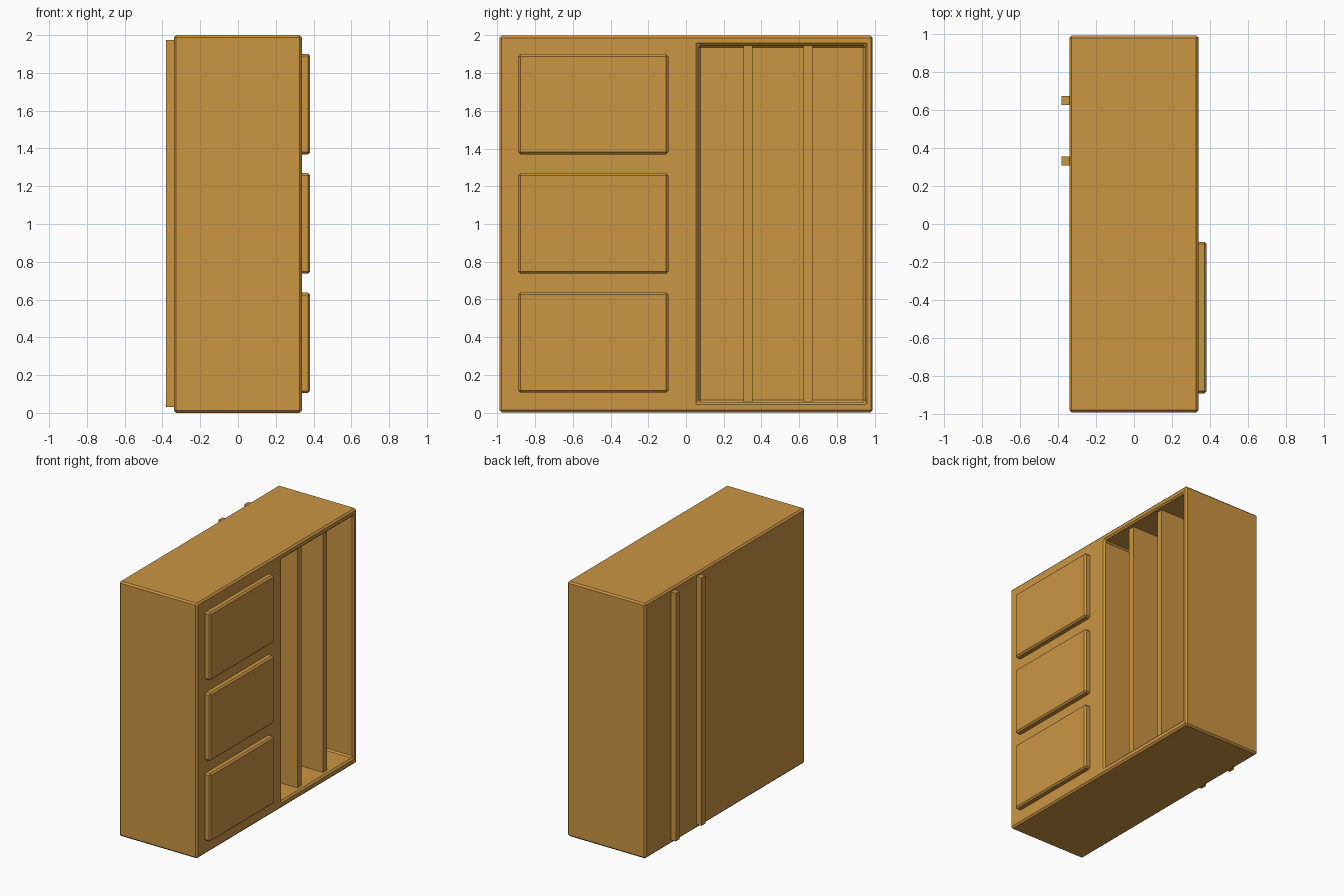
import bpy

if "Cube" in bpy.data.objects:
    bpy.data.objects.remove(bpy.data.objects["Cube"])

wood = bpy.data.materials.new("warm wood")
wood.diffuse_color = (0.6, 0.3, 0.055, 1)
wood.use_nodes = True
wood.node_tree.nodes["Principled BSDF"].inputs["Base Color"].default_value = wood.diffuse_color


def box(name, x, y, z):
    """Box spanning the given (min, max) ranges."""
    bpy.ops.mesh.primitive_cube_add(size=1)
    ob = bpy.context.object
    ob.name = ob.data.name = name
    for v in ob.data.vertices:
        v.co = [r[0] if c < 0 else r[1] for c, r in zip(v.co, (x, y, z))]
    ob.data.materials.append(wood)
    return ob


def bevel(ob, width, segments=1):
    m = ob.modifiers.new("soft_edges", 'BEVEL')
    m.width = width
    m.segments = segments
    m.limit_method = 'ANGLE'


# Cabinet body with an open shelf bay in the +y half of its +x face
body = box("cabinet_body", (-0.34, 0.338), (-0.99, 0.99), (0, 2))
cutter = box("bay_cutter", (-0.30, 0.5), (0.065, 0.95), (0.055, 1.948))
m = body.modifiers.new("bay", 'BOOLEAN')
m.operation = 'DIFFERENCE'
m.solver = 'EXACT'
m.object = cutter
bevel(body, 0.012)
bpy.context.view_layer.objects.active = body
for name in [mod.name for mod in body.modifiers]:
    bpy.ops.object.modifier_apply(modifier=name)
bpy.data.objects.remove(cutter)

# Upright dividers, poking out through the back
for i, y in enumerate((0.33, 0.648)):
    box(f"bay_divider_{i + 1}", (-0.382, 0.302), (y - 0.024, y + 0.024), (0.03, 1.975))

# Three raised drawer fronts
for i in range(3):
    z = 0.105 + i * 0.632
    drawer = box(f"drawer_front_{i + 1}", (0.30, 0.382), (-0.89, -0.094), (z, z + 0.532))
    bevel(drawer, 0.012)
